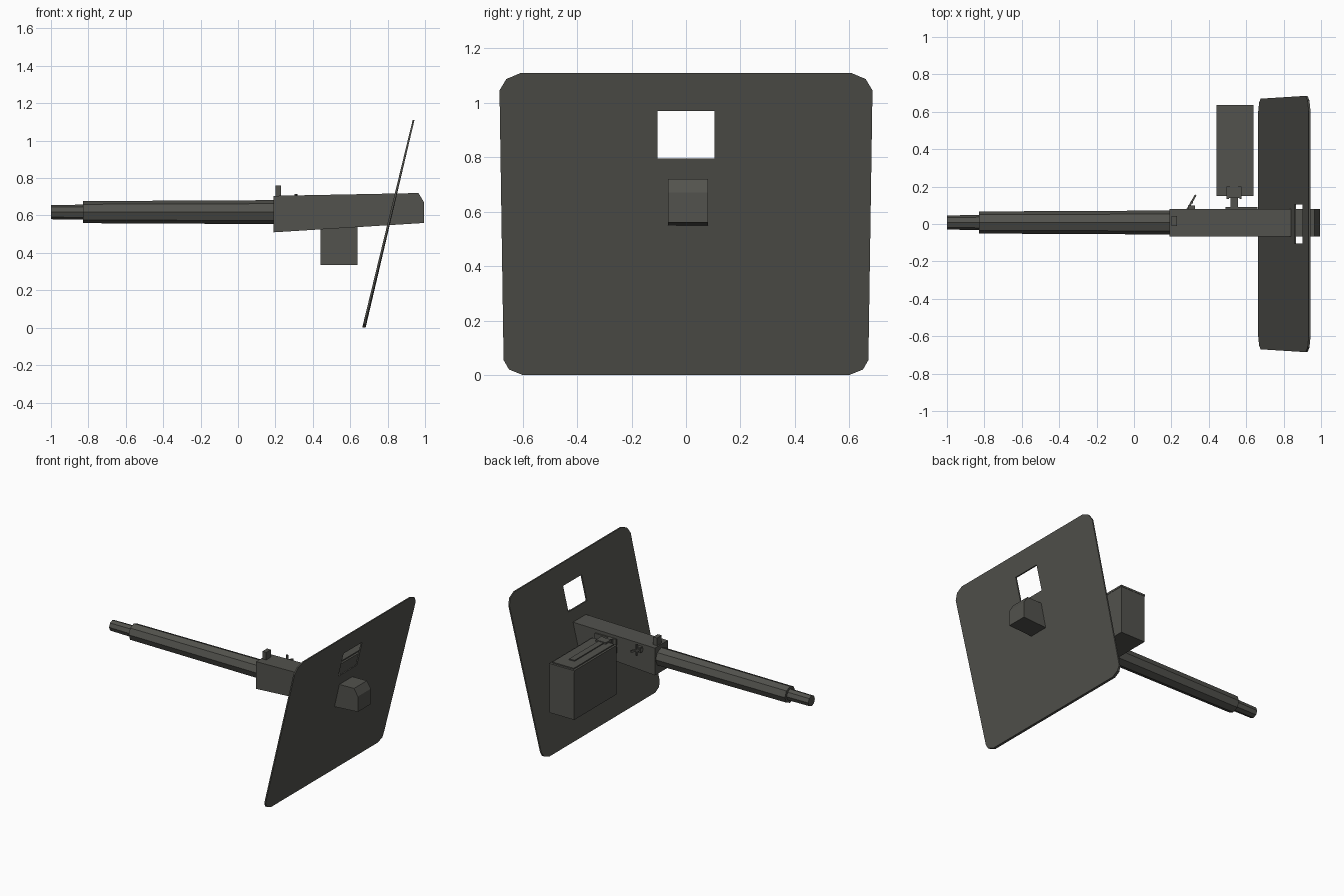
import bpy, bmesh
from math import radians
from mathutils import Matrix, Vector

if "Cube" in bpy.data.objects:
    bpy.data.objects.remove(bpy.data.objects["Cube"], do_unlink=True)

COLOR = (0.085, 0.085, 0.075, 1)
metal = bpy.data.materials.new("dark olive metal")
metal.use_nodes = True
metal.diffuse_color = COLOR
metal.node_tree.nodes["Principled BSDF"].inputs["Base Color"].default_value = COLOR


def finish(name, bm):
    bmesh.ops.recalc_face_normals(bm, faces=bm.faces[:])
    mesh = bpy.data.meshes.new(name)
    bm.to_mesh(mesh)
    bm.free()
    mesh.materials.append(metal)
    obj = bpy.data.objects.new(name, mesh)
    bpy.context.collection.objects.link(obj)
    return obj


def box(name, x, y, z, turn=0):
    """Box between (min, max) pairs, optionally turned about its vertical axis."""
    bm = bmesh.new()
    size = [b - a for a, b in (x, y, z)]
    mid = Vector([(a + b) / 2 for a, b in (x, y, z)])
    mat = (Matrix.Translation(mid) @ Matrix.Rotation(radians(turn), 4, 'Z')
           @ Matrix.Diagonal((*size, 1)))
    bmesh.ops.create_cube(bm, size=1, matrix=mat)
    return finish(name, bm)


def tube(name, x0, x1, r0, r1, center):
    """Eight-sided rod along x, with a corner at the top."""
    bm = bmesh.new()
    mat = (Matrix.Translation(((x0 + x1) / 2, *center))
           @ Matrix.Rotation(radians(90), 4, 'Y'))
    bmesh.ops.create_cone(bm, cap_ends=True, segments=8, radius1=r0, radius2=r1,
                          depth=x1 - x0, matrix=mat)
    return finish(name, bm)


# Barrel
AXIS = (0.008, 0.618)
tube("barrel_jacket", -0.83, 0.20, 0.059, 0.064, AXIS)
tube("muzzle", -1.0, -0.82, 0.038, 0.04, AXIS)

# Receiver, a side profile extruded across y
bm = bmesh.new()
profile = [(0.19, 0.51), (0.995, 0.56), (0.995, 0.67), (0.965, 0.72), (0.19, 0.705)]
side = bm.faces.new([bm.verts.new((x, -0.066, z)) for x, z in profile])
grown = bmesh.ops.extrude_face_region(bm, geom=[side])["geom"]
bmesh.ops.translate(bm, vec=(0, 0.146, 0),
                    verts=[g for g in grown if isinstance(g, bmesh.types.BMVert)])
finish("receiver", bm)
box("front_sight", (0.20, 0.23), (-0.01, 0.042), (0.70, 0.76))

# Tilted shield with a sight window
def slope(z):
    return 0.664 + 0.243 * z

half = [(0.60, 0), (0.65, 0.02), (0.67, 0.055), (0.685, 1.045), (0.66, 1.087), (0.605, 1.11)]
outline = half + [(-y, z) for y, z in reversed(half)]
window = [(-0.105, 0.795), (0.105, 0.795), (0.105, 0.97), (-0.105, 0.97)]
bm = bmesh.new()
for loop in (outline, window):
    verts = [bm.verts.new((slope(z), y, z)) for y, z in loop]
    for a, b in zip(verts, verts[1:] + verts[:1]):
        bm.edges.new((a, b))
bmesh.ops.triangle_fill(bm, use_beauty=True, use_dissolve=False, edges=bm.edges[:])
bmesh.ops.bisect_plane(bm, geom=bm.verts[:] + bm.edges[:] + bm.faces[:],
                       plane_co=(0, 0, 0.055), plane_no=(0, 0, 1))
bmesh.ops.dissolve_limit(bm, angle_limit=0.01, verts=[], edges=bm.edges[:])
grown = bmesh.ops.extrude_face_region(bm, geom=bm.faces[:])["geom"]
for v in grown:
    if isinstance(v, bmesh.types.BMVert):
        v.co.x += 0.018 if v.co.z < 0.03 else 0.01
finish("shield", bm)

# Ammunition box with a stepped lid and carrying strap
box("ammo_box", (0.442, 0.638), (0.152, 0.633), (0.335, 0.68))
box("ammo_box_rim", (0.44, 0.64), (0.15, 0.635), (0.675, 0.688))
box("ammo_box_lid", (0.455, 0.625), (0.165, 0.62), (0.685, 0.696))
box("lid_strap", (0.512, 0.555), (0.19, 0.53), (0.69, 0.703))

# Feed bracket joining box and receiver
box("feed_plate", (0.49, 0.66), (0.078, 0.09), (0.59, 0.69))
box("feed_link", (0.515, 0.555), (0.08, 0.15), (0.66, 0.69))
box("feed_bracket_top", (0.495, 0.575), (0.14, 0.20), (0.695, 0.708))
for name, x in (("feed_bracket_left", 0.563), ("feed_bracket_right", 0.495)):
    box(name, (x, x + 0.012), (0.135, 0.15), (0.62, 0.708))

# Cocking lever on the side of the receiver
box("lever_arm", (0.264, 0.352), (0.112, 0.122), (0.665, 0.68), turn=60)
box("lever_grip", (0.303, 0.315), (0.11, 0.122), (0.635, 0.715), turn=60)
box("lever_pivot", (0.29, 0.325), (0.078, 0.10), (0.65, 0.69))
